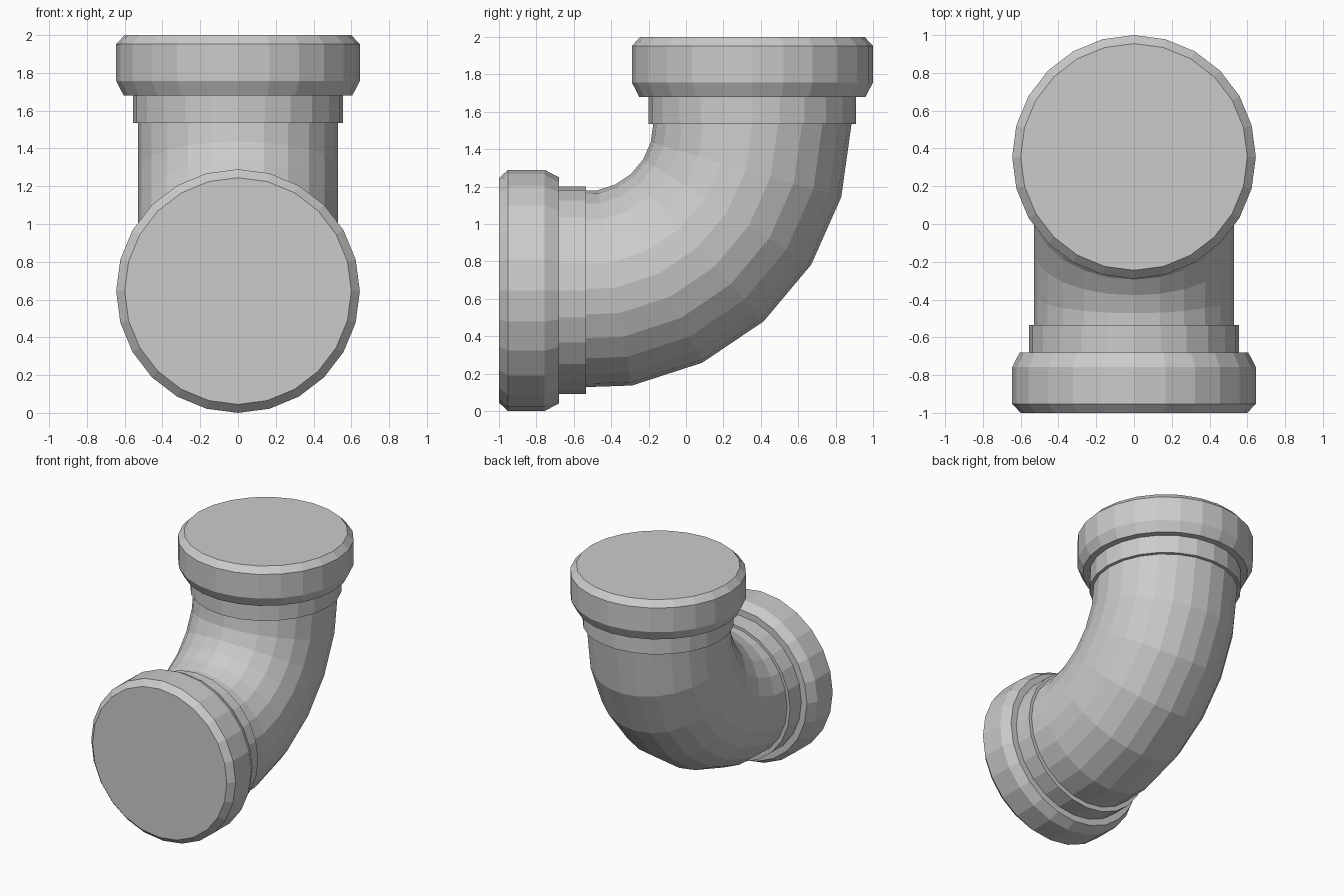
import bpy, bmesh
from math import sin, cos, pi, radians
from mathutils import Vector

if "Cube" in bpy.data.objects:
    bpy.data.objects.remove(bpy.data.objects["Cube"])

SIDES = 24
BEND_Y, BEND_Z, BEND_R, PIPE_R = -0.535, 1.535, 0.89, 0.53
X = Vector((1, 0, 0))


def skin(name, rings):
    """Flat-shaded tube through rings given as (centre, side direction, radius)."""
    bm = bmesh.new()
    loops = []
    for centre, side, r in rings:
        loops.append([bm.verts.new(centre + r * (X * cos(2 * pi * i / SIDES) + side * sin(2 * pi * i / SIDES)))
                      for i in range(SIDES)])
    for a, b in zip(loops, loops[1:]):
        for i in range(SIDES):
            j = (i + 1) % SIDES
            bm.faces.new((a[i], a[j], b[j], b[i]))
    bm.faces.new(loops[0])
    bm.faces.new(loops[-1])
    bmesh.ops.recalc_face_normals(bm, faces=bm.faces)
    mesh = bpy.data.meshes.new(name)
    bm.to_mesh(mesh)
    bm.free()
    obj = bpy.data.objects.new(name, mesh)
    bpy.context.collection.objects.link(obj)


# Curved pipe: six 16 degree steps, first one tucked inside the front collar
bend = []
for k in range(7):
    a = radians(90 - 16 * k)
    out = Vector((0, sin(a), -cos(a)))
    bend.append((Vector((0, BEND_Y, BEND_Z)) + out * BEND_R, out, PIPE_R))
skin("pipe_bend", bend)

# Chamfered flange with a narrower collar: (distance from the open end, radius)
profile = [(0, 0.60), (0.048, 0.645), (0.243, 0.645), (0.32, 0.605), (0.32, 0.555), (0.465, 0.555)]
Y, Z = Vector((0, 1, 0)), Vector((0, 0, 1))
skin("top_flange", [(Vector((0, 0.355, 2 - d)), Y, r) for d, r in profile])
skin("front_flange", [(Vector((0, -1 + d, 0.645)), Z, r) for d, r in profile])
